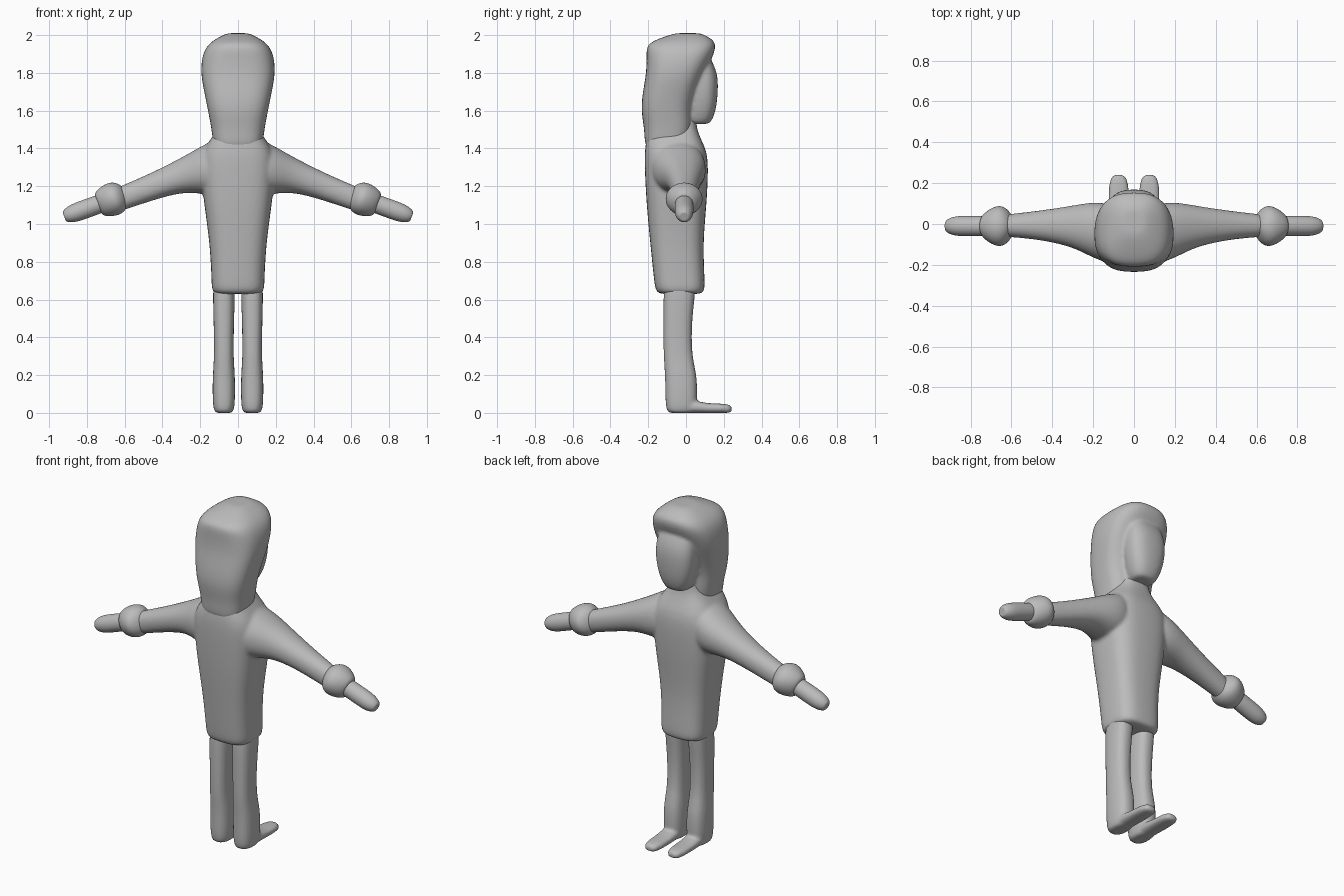
import bpy, bmesh, math
from mathutils import Vector

cube = bpy.data.objects.get("Cube")
if cube:
    bpy.data.objects.remove(cube, do_unlink=True)

clay = bpy.data.materials.new("clay grey")
clay.use_nodes = True
grey = (0.5, 0.5, 0.5, 1)
clay.diffuse_color = grey
clay.node_tree.nodes["Principled BSDF"].inputs["Base Color"].default_value = grey

across, forward, upward = Vector((1, 0, 0)), Vector((0, 1, 0)), Vector((0, 0, 1))
sides = 24
mirrored = {"left": 1, "right": -1}


def section(centre, u_axis, v_axis, u_size, v_size, power):
    """Superellipse outline with half sizes along two axes."""
    points = []
    for step in range(sides):
        angle = math.tau * step / sides
        c, s = math.cos(angle), math.sin(angle)
        u = math.copysign(abs(c) ** (2 / power), c) * u_size
        v = math.copysign(abs(s) ** (2 / power), s) * v_size
        points.append(Vector(centre) + u_axis * u + v_axis * v)
    return points


def inner(outline):
    """Smaller copy of an end outline, which rounds the rim."""
    middle = sum(outline, Vector()) / sides
    return [middle.lerp(point, 0.6) for point in outline]


def loft(bm, outlines):
    """Closed skin through a row of outlines."""
    outlines = [inner(outlines[0]), *outlines, inner(outlines[-1])]
    rows = [[bm.verts.new(point) for point in outline] for outline in outlines]
    for low, high in zip(rows, rows[1:]):
        for i in range(sides):
            j = (i + 1) % sides
            bm.faces.new((low[i], low[j], high[j], high[i]))
    bm.faces.new(reversed(rows[0]))
    bm.faces.new(rows[-1])


def upright(bm, stations, power, x=0):
    """Vertical loft; each station is height, half width, back, front."""
    loft(bm, [section((x, (back + front) / 2, height), across, forward,
                      width, (front - back) / 2, power)
              for height, width, back, front in stations])


def finish(name, bm, soften_steps=0):
    """Round the lofts, and fuse overlapping ones into one soft skin."""
    bmesh.ops.recalc_face_normals(bm, faces=bm.faces)
    mesh = bpy.data.meshes.new(name)
    bm.to_mesh(mesh)
    bm.free()
    mesh.materials.append(clay)
    mesh.shade_smooth()
    part = bpy.data.objects.new(name, mesh)
    bpy.context.collection.objects.link(part)
    rounding = part.modifiers.new("round", 'SUBSURF')
    rounding.levels = rounding.render_levels = 3
    if soften_steps:
        fuse = part.modifiers.new("fuse", 'REMESH')
        fuse.mode = 'VOXEL'
        fuse.voxel_size = 0.01
        fuse.use_smooth_shade = True
        soften = part.modifiers.new("soften", 'SMOOTH')
        soften.iterations = soften_steps


# Tunic with neck
bm = bmesh.new()
upright(bm, [
    (0.63, 0.14, -0.16, 0.1),
    (0.7, 0.14, -0.17, 0.1),
    (0.9, 0.15, -0.19, 0.09),
    (1.1, 0.18, -0.21, 0.11),
    (1.3, 0.2, -0.22, 0.12),
    (1.4, 0.19, -0.22, 0.11),
    (1.5, 0.1, -0.2, 0.05),
    (1.6, 0.09, -0.18, 0.06),
], 3)

# Sleeves: distance out, underside, top, back, front
sleeve = [
    (0.1, 1.15, 1.46, -0.2, 0.1),
    (0.2, 1.16, 1.41, -0.17, 0.11),
    (0.3, 1.17, 1.35, -0.11, 0.09),
    (0.5, 1.11, 1.25, -0.07, 0.06),
    (0.7, 1.04, 1.17, -0.06, 0.04),
]
for sign in mirrored.values():
    loft(bm, [section((sign * out, (back + front) / 2, (low + top) / 2),
                      forward, upward, (front - back) / 2, (top - low) / 2, 2.2)
              for out, low, top, back, front in sleeve])
finish("tunic", bm, 5)

# Cuffs and mitten hands, square to the drooping arm:
# distance out, half thickness, half depth
hand_parts = {
    "cuff": [(0.6, 0.06, 0.05), (0.65, 0.1, 0.12), (0.74, 0.07, 0.06)],
    "hand": [(0.7, 0.05, 0.05), (0.8, 0.05, 0.05),
             (0.88, 0.05, 0.05), (0.92, 0.03, 0.03)],
}
droop = 0.36
for label, sign in mirrored.items():
    arm_up = Vector((sign * droop, 0, 1)).normalized()
    for part_name, stations in hand_parts.items():
        bm = bmesh.new()
        loft(bm, [section((sign * out, -0.01, 1.37 - droop * out),
                          forward, arm_up, depth, thickness, 2)
                  for out, thickness, depth in stations])
        finish(f"{label}_{part_name}", bm)

# Legs with flat slipper feet; foot stations are forward, half width, top
foot = [
    (-0.09, 0.05, 0.05),
    (0.05, 0.05, 0.07),
    (0.1, 0.05, 0.05),
    (0.2, 0.05, 0.05),
    (0.24, 0.03, 0.04),
]
for label, sign in mirrored.items():
    bm = bmesh.new()
    upright(bm, [
        (0, 0.05, -0.1, 0.05),
        (0.05, 0.06, -0.11, 0.06),
        (0.2, 0.06, -0.11, 0.06),
        (0.3, 0.05, -0.12, 0.03),
        (0.5, 0.055, -0.12, 0.03),
        (0.7, 0.06, -0.12, 0.06),
    ], 2.5, sign * 0.075)
    loft(bm, [section((sign * 0.075, y, top / 2), across, upward,
                      width, top / 2, 2.5)
              for y, width, top in foot])
    finish(f"{label}_leg", bm, 2)

# Long hair with a fringe
bm = bmesh.new()
upright(bm, [
    (1.4, 0.13, -0.22, 0),
    (1.5, 0.14, -0.22, 0.04),
    (1.6, 0.16, -0.24, 0.03),
    (1.7, 0.18, -0.23, 0.06),
    (1.8, 0.2, -0.21, 0.1),
    (1.9, 0.19, -0.21, 0.15),
    (1.95, 0.16, -0.21, 0.16),
    (1.98, 0.12, -0.15, 0.14),
    (2.01, 0.06, -0.06, 0.08),
], 2.8)

# Face under the fringe
upright(bm, [
    (1.53, 0.07, 0, 0.13),
    (1.6, 0.1, 0, 0.16),
    (1.7, 0.12, 0, 0.17),
    (1.8, 0.12, 0, 0.17),
    (1.9, 0.1, 0, 0.12),
], 2.5)
finish("head_and_hair", bm, 3)
